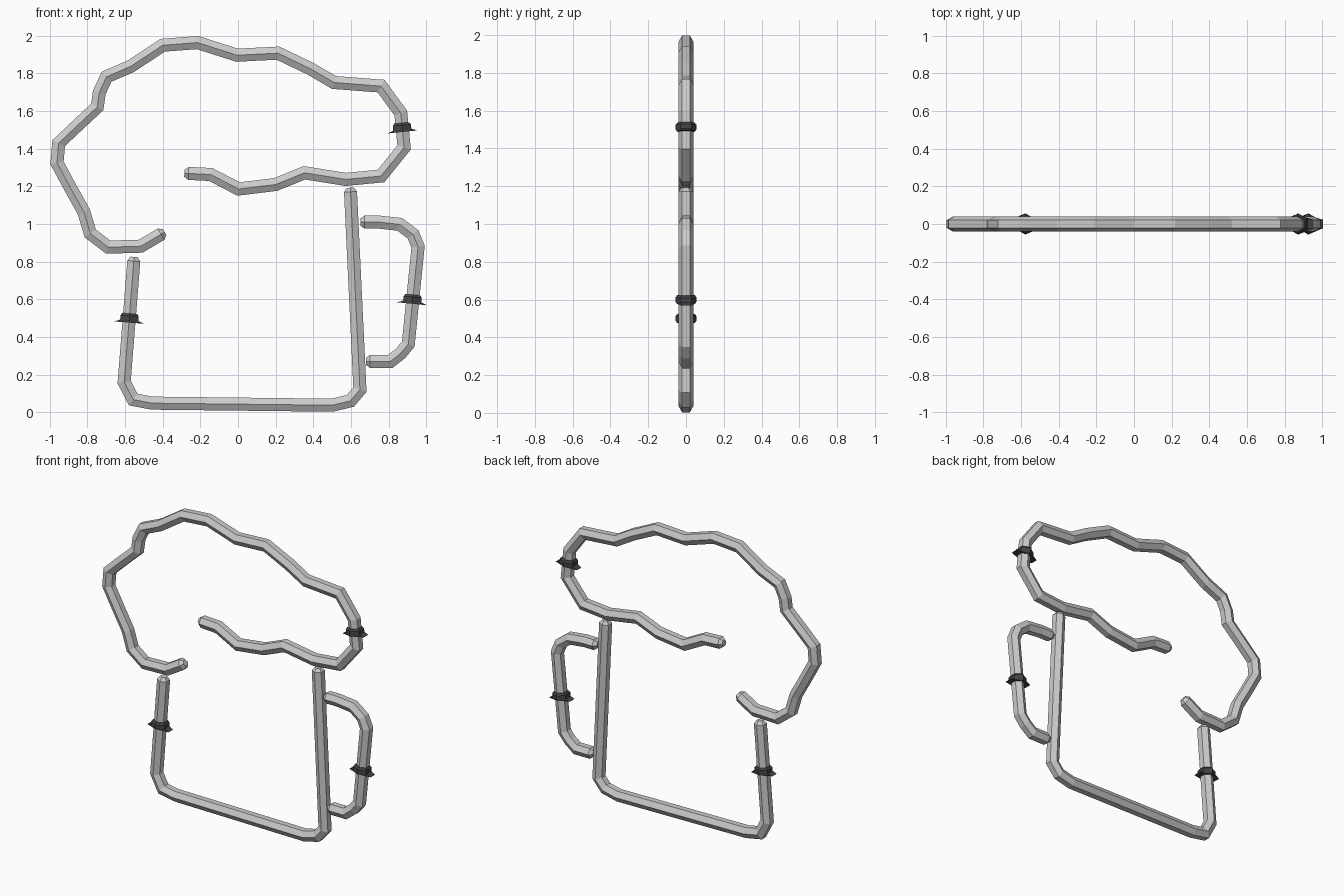
import bpy, bmesh, math
from mathutils import Vector

if "Cube" in bpy.data.objects:
    bpy.data.objects.remove(bpy.data.objects["Cube"])

R = 0.04        # tube radius (hexagonal section, one corner facing front)
SIDES = 6


def sweep(name, path, radii, capped=True, mat=None):
    """Sweep a hexagon with mitred joints along a path in the XZ plane."""
    pts = [Vector((x, 0, z)) for x, z in path]
    bm = bmesh.new()
    rings = []
    for i, p in enumerate(pts):
        a = (p - pts[i - 1]).normalized() if i > 0 else None
        b = (pts[i + 1] - p).normalized() if i < len(pts) - 1 else None
        a, b = a or b, b or a
        t = (a + b).normalized()
        side = Vector((t.z, 0, -t.x)) / max(0.5, t.dot(a))
        ring = []
        for k in range(SIDES):
            ang = 2 * math.pi * k / SIDES
            co = p + radii[i] * (math.sin(ang) * side + Vector((0, math.cos(ang), 0)))
            ring.append(bm.verts.new(co))
        rings.append(ring)
    for r0, r1 in zip(rings, rings[1:]):
        for k in range(SIDES):
            n = (k + 1) % SIDES
            bm.faces.new((r0[k], r0[n], r1[n], r1[k]))
    if capped:
        bm.faces.new(rings[0])
        bm.faces.new(rings[-1])
    else:
        for k in range(SIDES):
            n = (k + 1) % SIDES
            bm.faces.new((rings[-1][k], rings[-1][n], rings[0][n], rings[0][k]))
    bmesh.ops.recalc_face_normals(bm, faces=bm.faces)
    me = bpy.data.meshes.new(name)
    bm.to_mesh(me)
    bm.free()
    if mat:
        me.materials.append(mat)
    ob = bpy.data.objects.new(name, me)
    bpy.context.collection.objects.link(ob)
    return ob


def tube(name, path):
    """Glass tube with chamfered tips."""
    def inset(p, q, d=0.022):
        p, q = Vector(p), Vector(q)
        return tuple(p + (q - p).normalized() * d)
    full = [path[0], inset(path[0], path[1])] + path[1:-1]
    full += [inset(path[-1], path[-2]), path[-1]]
    return sweep(name, full, [R * 0.55] + [R] * (len(full) - 2) + [R * 0.55])


def clip(name, centre, direction, mat):
    """Bevelled holding band around a tube."""
    c, d = Vector(centre), Vector(direction).normalized()
    prof = [(-0.024, 0.036), (-0.024, 0.046), (-0.012, 0.056),
            (0.012, 0.056), (0.024, 0.046), (0.024, 0.036)]
    return sweep(name, [tuple(c + d * h) for h, _ in prof],
                 [r for _, r in prof], False, mat)


dark = bpy.data.materials.new("dark_band")
dark.diffuse_color = (0.06, 0.06, 0.065, 1)
dark.use_nodes = True
dark.node_tree.nodes["Principled BSDF"].inputs["Base Color"].default_value = dark.diffuse_color

# Foam outline
tube("foam_tube", [
    (-0.285, 1.27), (-0.145, 1.263), (0.003, 1.186), (0.20, 1.21),
    (0.353, 1.272), (0.573, 1.237), (0.76, 1.255), (0.883, 1.407),
    (0.865, 1.59), (0.76, 1.733), (0.51, 1.752), (0.385, 1.825),
    (0.212, 1.908), (-0.005, 1.897), (-0.215, 1.964), (-0.40, 1.95),
    (-0.57, 1.838), (-0.698, 1.783), (-0.737, 1.70), (-0.748, 1.622),
    (-0.833, 1.543), (-0.953, 1.43), (-0.962, 1.325), (-0.886, 1.184),
    (-0.82, 1.066), (-0.785, 0.95), (-0.69, 0.877), (-0.517, 0.882),
    (-0.39, 0.957)])

# Mug body outline
tube("mug_tube", [
    (-0.552, 0.825), (-0.605, 0.16), (-0.557, 0.067), (-0.457, 0.048),
    (0.50, 0.037), (0.597, 0.06), (0.648, 0.12), (0.597, 1.193)])

# Handle
tube("handle_tube", [
    (0.65, 1.01), (0.75, 1.01), (0.86, 0.998), (0.93, 0.945), (0.957, 0.88),
    (0.905, 0.362), (0.865, 0.313), (0.81, 0.27), (0.68, 0.27)])

# Dark holding bands
clip("foam_band", (0.872, 1.513), (-0.1, 1), dark)
clip("mug_band", (-0.577, 0.50), (0.08, 1), dark)
clip("handle_band", (0.927, 0.60), (0.1, 1), dark)
